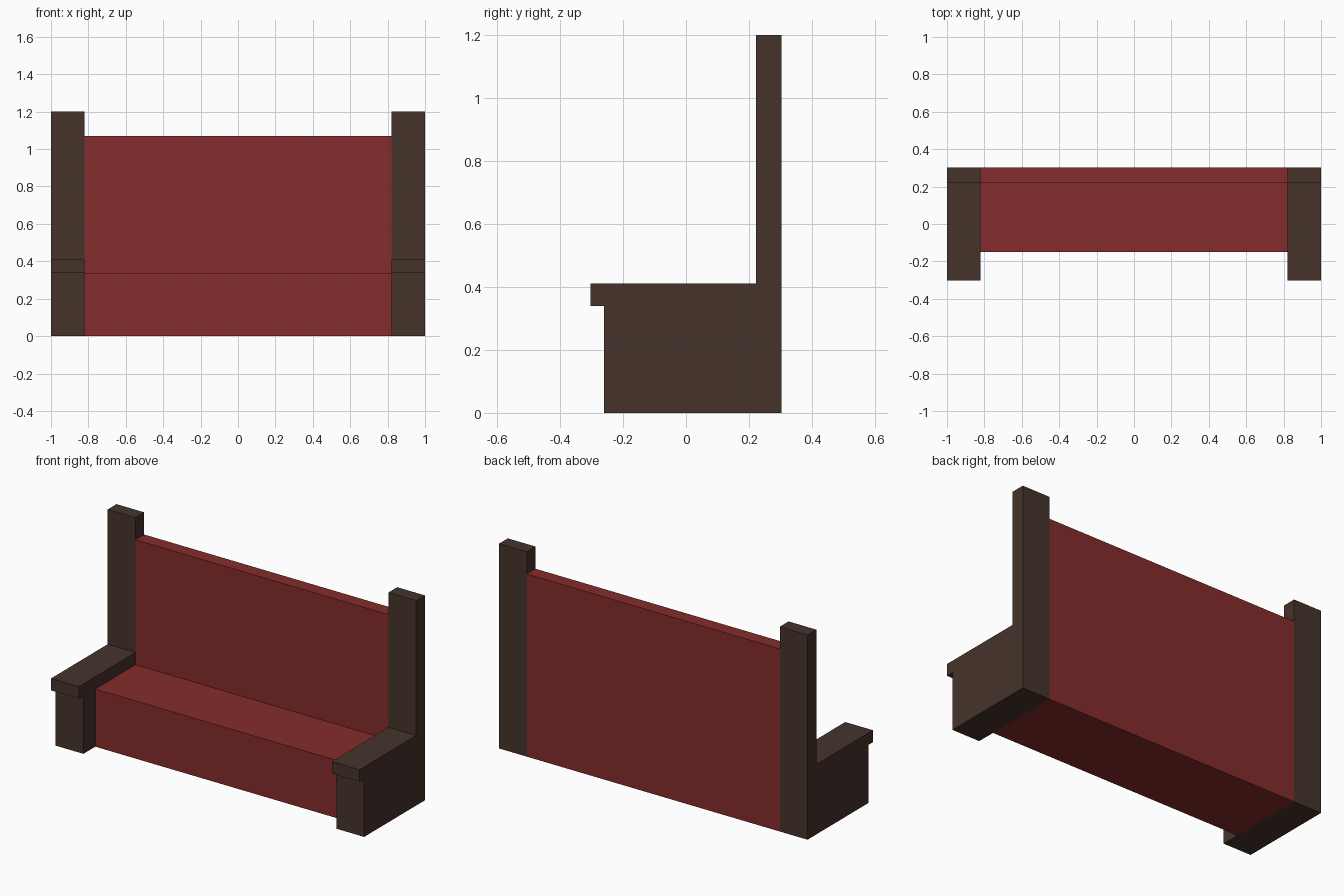
import bpy, bmesh

if "Cube" in bpy.data.objects:
    bpy.data.objects.remove(bpy.data.objects["Cube"])


def material(name, rgb):
    m = bpy.data.materials.new(name)
    m.diffuse_color = (*rgb, 1.0)
    m.use_nodes = True
    m.node_tree.nodes["Principled BSDF"].inputs["Base Color"].default_value = m.diffuse_color
    return m


def extrude_profile(name, profile, x0, x1, mat):
    """Extrude a (y, z) side outline from x0 to x1."""
    bm = bmesh.new()
    face = bm.faces.new([bm.verts.new((x0, y, z)) for y, z in profile])
    ext = bmesh.ops.extrude_face_region(bm, geom=[face])
    verts = [g for g in ext["geom"] if isinstance(g, bmesh.types.BMVert)]
    bmesh.ops.translate(bm, verts=verts, vec=(x1 - x0, 0, 0))
    bmesh.ops.recalc_face_normals(bm, faces=bm.faces)
    mesh = bpy.data.meshes.new(name)
    bm.to_mesh(mesh)
    bm.free()
    mesh.materials.append(mat)
    obj = bpy.data.objects.new(name, mesh)
    bpy.context.collection.objects.link(obj)
    return obj


wood = material("dark_brown_wood", (0.060, 0.033, 0.024))
red = material("red_upholstery", (0.235, 0.025, 0.025))

BACK, POST = 0.303, 0.222   # rear plane and front of the backrest
INNER, OUTER = 0.82, 1.0    # side frame x range

# Side frames: base, overhanging armrest and tall back post
side = [(-0.26, 0), (BACK, 0), (BACK, 1.2), (POST, 1.2), (POST, 0.41),
        (-BACK, 0.41), (-BACK, 0.34), (-0.26, 0.34)]
for label, s in (("left", -1), ("right", 1)):
    extrude_profile(label + "_side_frame", side, s * INNER, s * OUTER, wood)

# Seat and backrest: one L-shaped cushion block between the frames
cushion = [(-0.15, 0), (BACK, 0), (BACK, 1.07), (POST, 1.07),
           (POST, 0.338), (-0.15, 0.338)]
extrude_profile("seat_and_backrest", cushion, -INNER, INNER, red)
